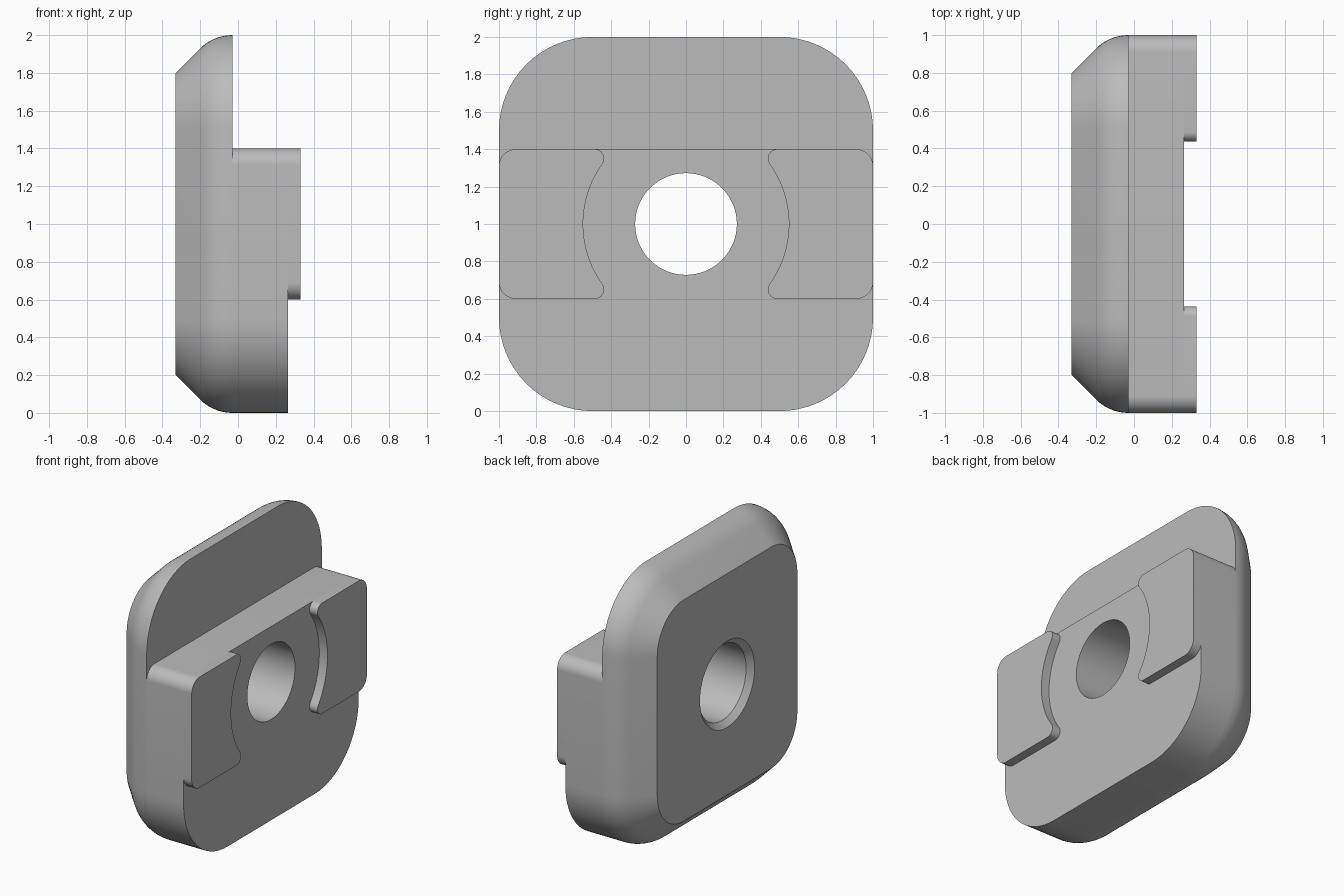
import bpy, bmesh
from math import sin, cos, atan2, degrees, radians, sqrt

BACK, STEP, FACE, TOP = -0.33, -0.03, 0.265, 0.33   # depth levels along x
MID = 1.0                                           # height of the bore axis
BORE = 0.272

if "Cube" in bpy.data.objects:
    bpy.data.objects.remove(bpy.data.objects["Cube"], do_unlink=True)

grey = bpy.data.materials.new("plain grey")
grey.use_nodes = True
grey.diffuse_color = (0.5, 0.5, 0.5, 1)
grey.node_tree.nodes["Principled BSDF"].inputs["Base Color"].default_value = (0.5, 0.5, 0.5, 1)


def arc(cy, cz, r, a0, a1, n=16):
    """Points of an arc in the y-z plane, relative to the bore axis."""
    angles = [radians(a0 + (a1 - a0) * i / n) for i in range(n + 1)]
    return [(cy + r * cos(a), cz + r * sin(a)) for a in angles]


def rounded_box(half, low, high, r_low, r_high):
    """Rounded rectangle with separate radii for lower and upper corners."""
    return (arc(half - r_low, low + r_low, r_low, -90, 0)
            + arc(half - r_high, high - r_high, r_high, 0, 90)
            + arc(r_high - half, high - r_high, r_high, 90, 180)
            + arc(r_low - half, low + r_low, r_low, 180, 270))


def loft(name, sections):
    """Solid through a list of (x, outline) sections."""
    bm = bmesh.new()
    rings = [[bm.verts.new((x, y, z + MID)) for y, z in pts] for x, pts in sections]
    for a, b in zip(rings, rings[1:]):
        for i in range(len(a)):
            j = (i + 1) % len(a)
            bm.faces.new((a[i], a[j], b[j], b[i]))
    bm.faces.new(rings[0])
    bm.faces.new(rings[-1])
    bmesh.ops.remove_doubles(bm, verts=bm.verts, dist=1e-5)
    bmesh.ops.recalc_face_normals(bm, faces=bm.faces)
    mesh = bpy.data.meshes.new(name)
    bm.to_mesh(mesh)
    bm.free()
    mesh.materials.append(grey)
    ob = bpy.data.objects.new(name, mesh)
    bpy.context.collection.objects.link(ob)
    return ob


def activate(ob):
    bpy.ops.object.select_all(action='DESELECT')
    ob.select_set(True)
    bpy.context.view_layer.objects.active = ob


# Back plate: 45 degree bevel that runs into a rounded rim
RIM = 0.2415
profile = [(BACK, 0.2)]
for i in range(9):
    a = radians(45 * (1 - i / 8))
    profile.append((STEP - RIM * sin(a), RIM * (1 - cos(a))))
back_plate = loft("back_plate", [
    (x, rounded_box(1 - d, d - 1, 1 - d, 0.5 - d, 0.5 - d)) for x, d in profile])

# Front block: large lower corners, small upper corners
block = rounded_box(1, -1, 0.4, 0.5, 0.09)
front_block = loft("front_block", [(STEP, block), (FACE, block)])

# Raised pads: inner end hollowed around the bore, with filleted tips
HOLLOW, TIP = 0.55, 0.05
tip_z = 0.4 - TIP
tip_y = sqrt((HOLLOW + TIP) ** 2 - tip_z ** 2)
phi = degrees(atan2(tip_z, tip_y))
pad = (arc(0.91, -0.31, 0.09, -90, 0) + arc(0.91, 0.31, 0.09, 0, 90)
       + arc(tip_y, tip_z, TIP, 90, 180 + phi)
       + arc(0, 0, HOLLOW, phi, -phi, 24)
       + arc(tip_y, -tip_z, TIP, 180 - phi, 270))
pads = []
for side, sign in (("back", 1), ("front", -1)):
    outline = [(sign * y, z) for y, z in pad]
    pads.append(loft(side + "_pad", [(FACE, outline), (TOP, outline)]))

# Bore with a chamfered mouth on the back
cutter = loft("bore_cutter", [
    (x, arc(0, 0, r, 0, 360, 64)[:-1])
    for x, r in ((BACK - 0.04, BORE + 0.08), (BACK + 0.04, BORE), (TOP + 0.1, BORE))])
cutter.hide_render = True
for ob in (back_plate, front_block):
    activate(ob)
    mod = ob.modifiers.new("bore", 'BOOLEAN')
    mod.operation = 'DIFFERENCE'
    mod.solver = 'EXACT'
    mod.object = cutter
    bpy.ops.object.modifier_apply(modifier=mod.name)
bpy.data.objects.remove(cutter, do_unlink=True)

# Smooth curved faces, keep hard edges
for ob in [back_plate, front_block] + pads:
    activate(ob)
    bpy.ops.object.shade_smooth_by_angle(angle=radians(30))
